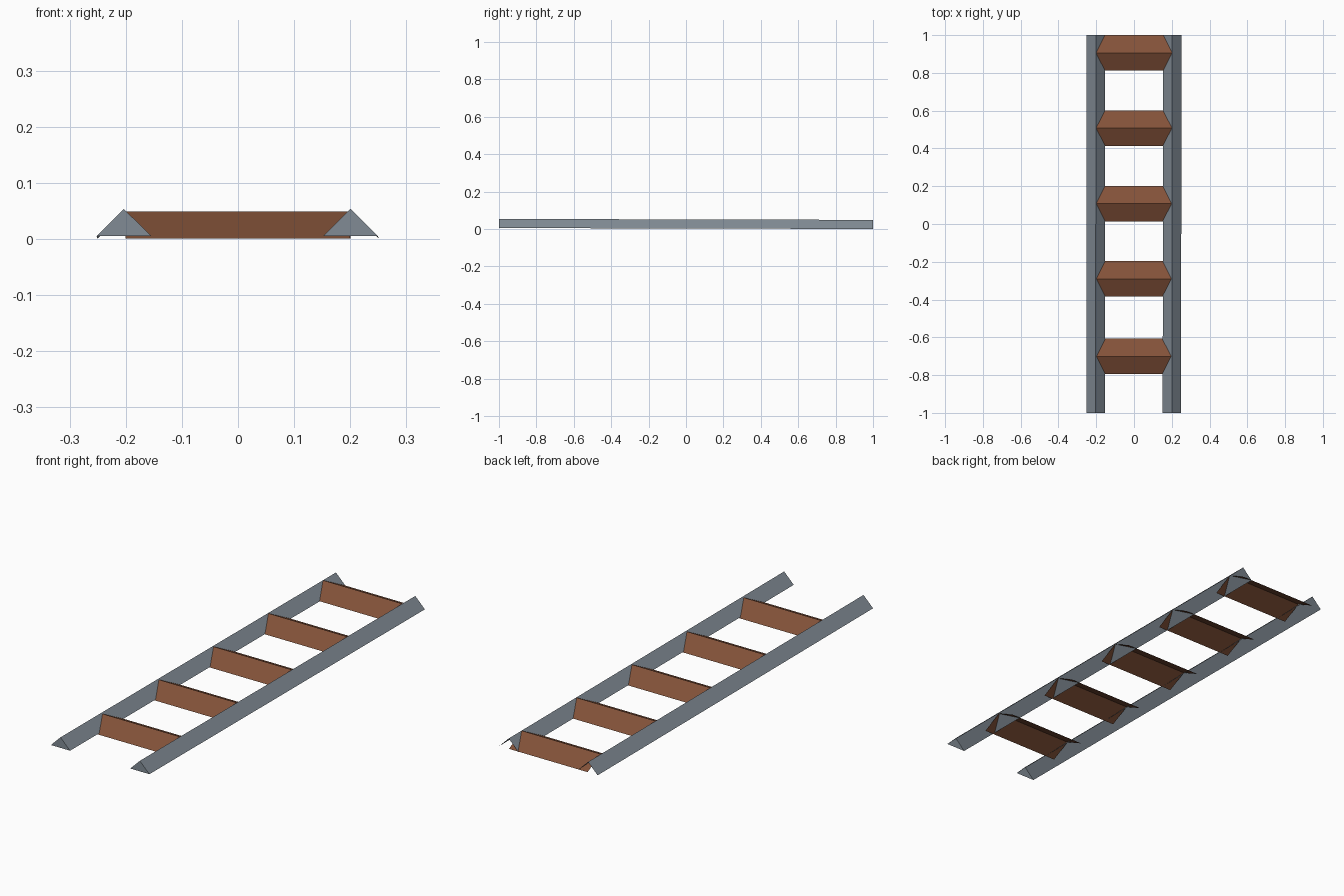
import bpy

if "Cube" in bpy.data.objects:
    bpy.data.objects.remove(bpy.data.objects["Cube"])


def material(name, rgb):
    m = bpy.data.materials.new(name)
    m.diffuse_color = (*rgb, 1.0)
    m.use_nodes = True
    m.node_tree.nodes["Principled BSDF"].inputs["Base Color"].default_value = m.diffuse_color
    return m


def roof_strip(name, start, end, side, mat, cap=False):
    """Thin open-bottomed V strip: each end is (ridge point, base z);
    side is the horizontal offset from ridge to each lower edge."""
    verts = []
    for ridge, base in (start, end):
        x, y, z = ridge
        verts += [(x - side[0], y - side[1], base), (x, y, z), (x + side[0], y + side[1], base)]
    faces = [(0, 1, 4, 3), (1, 2, 5, 4)]
    if cap:
        faces.append((0, 2, 1))
    mesh = bpy.data.meshes.new(name)
    mesh.from_pydata(verts, [], faces)
    mesh.materials.append(mat)
    obj = bpy.data.objects.new(name, mesh)
    bpy.context.collection.objects.link(obj)
    return obj


steel = material("grey_steel", (0.22, 0.26, 0.30))
wood = material("brown_wood", (0.227, 0.084, 0.041))

# Rails: capped at the front, open at the back, very slightly tilted and yawed
for name, x in (("left_rail", -0.2025), ("right_rail", 0.2015)):
    roof_strip(name, ((x - 0.001, -1, 0.0535), 0.005), ((x + 0.001, 1, 0.0485), 0.0),
               (0.0487, 0), steel, cap=True)

# Sleepers: open V strips running across between the rails
for i, y in enumerate((-0.701, -0.290, 0.108, 0.508, 0.906)):
    dx = 0.001 * y
    roof_strip(f"sleeper_{i + 1}", ((-0.2 + dx, y, 0.0485), 0.001), ((0.2 + dx, y, 0.0485), 0.001),
               (0, 0.094), wood)
